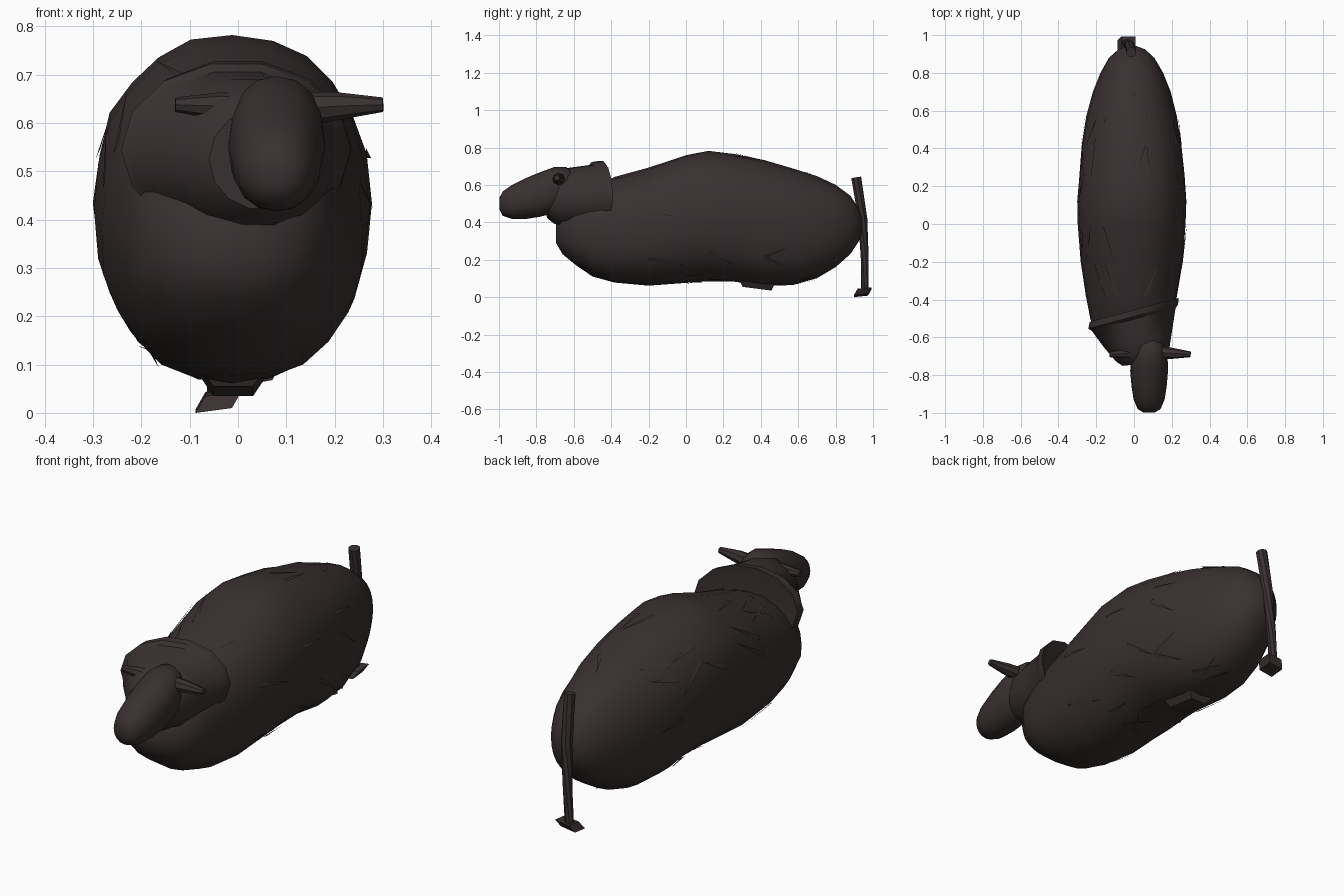
import bpy
import bmesh
import math
import random
from mathutils import Vector

random.seed(4)
default_cube = bpy.data.objects.get("Cube")
if default_cube:
    bpy.data.objects.remove(default_cube, do_unlink=True)


def make_material(name, colour):
    material = bpy.data.materials.new(name)
    material.use_nodes = True
    material.diffuse_color = colour
    material.node_tree.nodes["Principled BSDF"].inputs["Base Color"].default_value = colour
    return material


hide = make_material("dark brown hide", (0.042, 0.030, 0.030, 1))


def finish(name, mesh_data, smooth_angle=40):
    bmesh.ops.recalc_face_normals(mesh_data, faces=mesh_data.faces)
    mesh = bpy.data.meshes.new(name)
    mesh_data.to_mesh(mesh)
    mesh_data.free()
    mesh.materials.append(hide)
    part = bpy.data.objects.new(name, mesh)
    bpy.context.collection.objects.link(part)
    bpy.ops.object.select_all(action="DESELECT")
    part.select_set(True)
    bpy.context.view_layer.objects.active = part
    bpy.ops.object.shade_smooth_by_angle(angle=math.radians(smooth_angle))
    return part


def loft(name, rings, smooth_angle=40):
    """Skin a list of equal-length point rings and cap both ends."""
    bm = bmesh.new()
    loops = [[bm.verts.new(point) for point in ring] for ring in rings]
    count = len(loops[0])
    for lower, upper in zip(loops, loops[1:]):
        for i in range(count):
            j = (i + 1) % count
            bm.faces.new((lower[i], lower[j], upper[j], upper[i]))
    bm.faces.new(loops[0])
    bm.faces.new(loops[-1])
    return finish(name, bm, smooth_angle)


def section(centre, half_width, half_height, sides, power=1.0, skew=0.0, jitter=0.0):
    """Rounded ring facing along y; skew swings one side back."""
    ring = []
    for i in range(sides):
        angle = math.tau * i / sides
        c, s = math.cos(angle), math.sin(angle)
        scale = 1 + random.uniform(-jitter, jitter)
        x = math.copysign(abs(c) ** power, c) * half_width * scale
        z = math.copysign(abs(s) ** power, s) * half_height * scale
        ring.append(Vector((centre[0] + x, centre[1] + skew * x, centre[2] + z)))
    return ring


def rod(name, points, radii, sides=8):
    """Tapered rod through a few points."""
    rings = []
    for i, point in enumerate(points):
        ahead = Vector(points[min(i + 1, len(points) - 1)])
        direction = ahead - Vector(points[max(i - 1, 0)])
        turn = direction.to_track_quat("Z", "Y")
        rings.append([Vector(point) + turn @ Vector((
            radii[i] * math.cos(math.tau * k / sides),
            radii[i] * math.sin(math.tau * k / sides), 0)) for k in range(sides)])
    return loft(name, rings)


# Body: y, half width, underside, back line
body_stations = [
    (-0.695, 0.06, 0.29, 0.39), (-0.66, 0.14, 0.23, 0.46), (-0.59, 0.195, 0.17, 0.53),
    (-0.5, 0.22, 0.11, 0.59), (-0.38, 0.242, 0.075, 0.64), (-0.2, 0.272, 0.065, 0.69),
    (0, 0.285, 0.08, 0.76), (0.12, 0.286, 0.088, 0.78), (0.26, 0.28, 0.085, 0.762),
    (0.42, 0.265, 0.06, 0.73), (0.57, 0.24, 0.063, 0.69), (0.7, 0.205, 0.1, 0.645),
    (0.8, 0.165, 0.16, 0.6), (0.88, 0.12, 0.23, 0.54), (0.925, 0.07, 0.3, 0.47),
    (0.942, 0.025, 0.35, 0.42)]
body_rings = [section((-0.012, y, (low + high) / 2), wide, (high - low) / 2,
                      24, 0.9, 0, 0.012) for y, wide, low, high in body_stations]
loft("body", body_rings, 60)

# Fur locks: thin slivers lying along the flanks
locks = bmesh.new()
for _ in range(36):
    row = random.randint(4, len(body_rings) - 6)
    column = random.randrange(24)
    root = body_rings[row][column]
    tip = body_rings[row + 1][(column + random.choice((-1, 0, 1))) % 24]
    outward = Vector((root.x, 0, root.z - 0.4)).normalized()
    across = outward.cross(tip - root).normalized() * 0.012
    corners = (root + outward * 0.004 - across, root + outward * 0.004 + across,
               tip + outward * 0.008)
    locks.faces.new([locks.verts.new(corner) for corner in corners])
finish("fur_locks", locks)

# Shaggy mane collar, skewed so its left side sits further back
collar_rings = [
    section((0, -0.46, 0.545), 0.20, 0.155, 14, 1, 0.27),
    section((0, -0.455, 0.547), 0.235, 0.185, 14, 1, 0.27),
    section((-0.004, -0.49, 0.545), 0.238, 0.182, 14, 1, 0.27),
    section((-0.002, -0.505, 0.54), 0.222, 0.17, 14, 1, 0.27),
    section((0.025, -0.62, 0.53), 0.175, 0.165, 14, 1, 0.25),
    section((0.045, -0.7, 0.53), 0.14, 0.14, 14, 1, 0.2),
    section((0.05, -0.74, 0.525), 0.11, 0.105, 14, 1, 0.1)]
loft("mane_collar", collar_rings, 35)

# Head: long rounded muzzle sloping down to the nose
head_stations = [
    (-0.998, 0.03, 0.47, 0.53), (-0.98, 0.06, 0.435, 0.565), (-0.93, 0.082, 0.418, 0.6),
    (-0.86, 0.093, 0.417, 0.635), (-0.78, 0.1, 0.43, 0.668), (-0.7, 0.098, 0.45, 0.697),
    (-0.64, 0.08, 0.48, 0.695), (-0.6, 0.04, 0.54, 0.66)]
loft("head", [section((0.08, y, (low + high) / 2), wide, (high - low) / 2, 16, 0.92)
              for y, wide, low, high in head_stations], 60)

# Horns, spreading sideways from the top of the head
for side, name in ((1, "left_horn"), (-1, "right_horn")):
    rod(name, [(0.085 + side * reach, y, z) for reach, y, z in
               ((0.06, -0.68, 0.63), (0.12, -0.685, 0.635), (0.215, -0.69, 0.638))],
        (0.034, 0.029, 0.015))

# Tail: stiff rod standing above the rump and hanging down behind
rod("tail", [(-0.015, 0.91, 0.64), (-0.022, 0.945, 0.42), (-0.035, 0.956, 0.2),
             (-0.045, 0.957, 0.04)], (0.027, 0.026, 0.022, 0.02))

# Tail tuft: small skewed block
tuft = bmesh.new()
bmesh.ops.create_cube(tuft, size=1)
for vert in tuft.verts:
    x, y, z = vert.co
    vert.co = (-0.04 + x * 0.075 + z * 0.02, 0.945 + y * 0.075 + z * 0.02,
               0.0265 + z * 0.035 + x * 0.01 + y * 0.008)
finish("tail_tuft", tuft, 30)

# Shallow belly flap
belly = bmesh.new()
bmesh.ops.create_cube(belly, size=1)
for vert in belly.verts:
    x, y, z = vert.co
    taper = 1 if z > 0 else 0.55
    vert.co = (-0.01 + x * 0.15 * taper, 0.38 + y * 0.2 * (0.5 + taper / 2),
               0.07 + z * 0.05 - y * 0.02)
finish("belly_flap", belly, 30)
